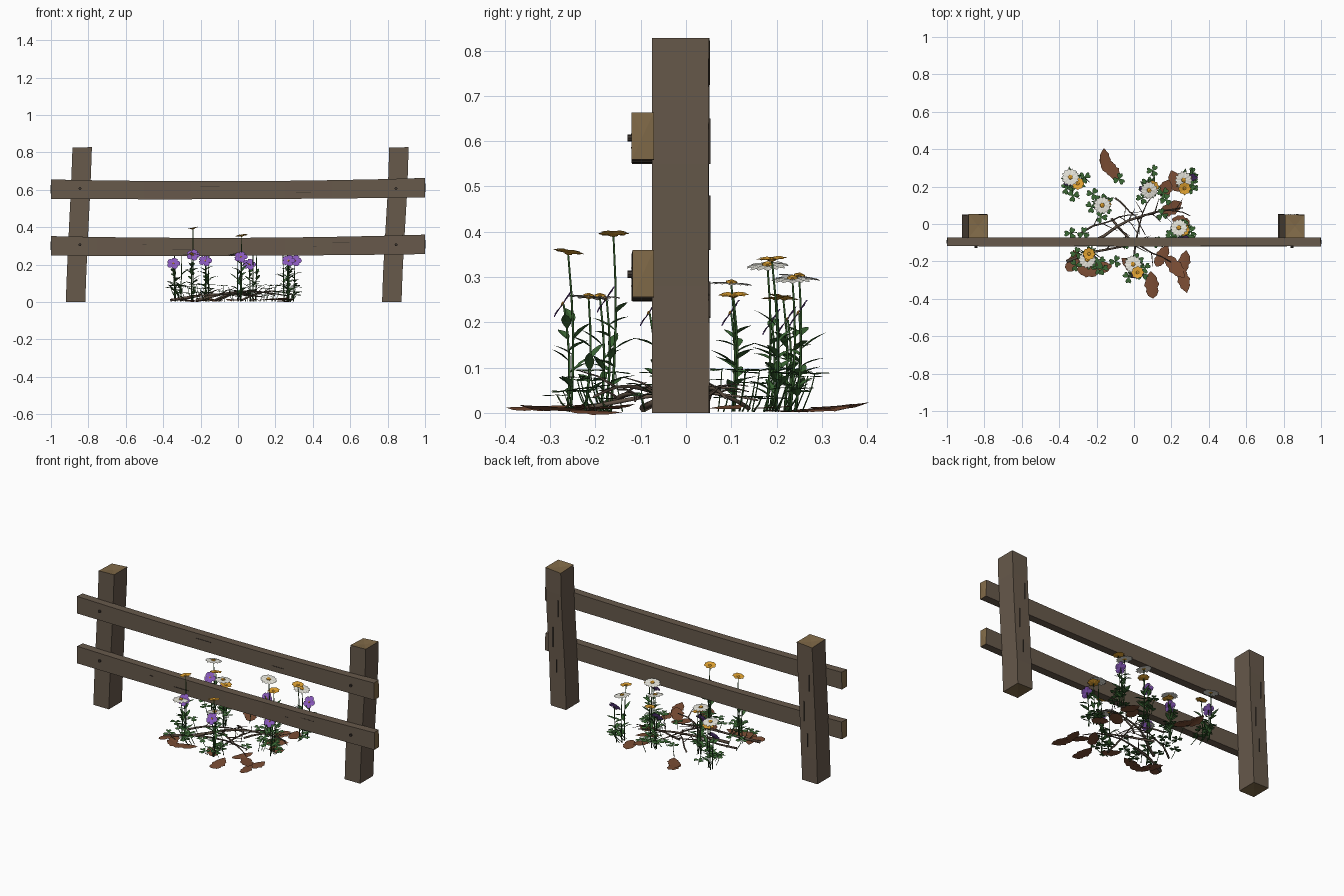
import bpy, bmesh, math, random
from mathutils import Matrix, Vector

if "Cube" in bpy.data.objects:
    bpy.data.objects.remove(bpy.data.objects["Cube"])

random.seed(7)
U = random.uniform


def mat(name, r, g, b):
    m = bpy.data.materials.new(name)
    m.diffuse_color = (r, g, b, 1)
    m.use_nodes = True
    m.node_tree.nodes["Principled BSDF"].inputs["Base Color"].default_value = m.diffuse_color
    return m


WOOD = mat("weathered wood", 0.135, 0.10, 0.07)
GRAIN = mat("end grain", 0.22, 0.145, 0.065)
DARK = mat("dark iron and cracks", 0.045, 0.035, 0.028)
STEM = mat("stem green", 0.035, 0.11, 0.025)
LEAF = mat("leaf green", 0.045, 0.14, 0.035)
WHITE = mat("petal white", 0.78, 0.77, 0.70)
GOLD = mat("petal gold", 0.75, 0.36, 0.03)
PURPLE = mat("petal purple", 0.25, 0.10, 0.50)
DEAD = mat("dead leaf brown", 0.20, 0.075, 0.035)
TWIG = mat("twig brown", 0.12, 0.085, 0.06)


def finish(bm, name, *mats, smooth=False):
    me = bpy.data.meshes.new(name)
    bm.to_mesh(me)
    bm.free()
    for m in mats:
        me.materials.append(m)
    ob = bpy.data.objects.new(name, me)
    bpy.context.collection.objects.link(ob)
    if smooth:
        for p in me.polygons:
            p.use_smooth = True
    return ob


def beam(name, rings, dent):
    """Skin four-cornered rings; fan the ends to a centre point in end grain."""
    bm = bmesh.new()
    loops = [[bm.verts.new(p) for p in r] for r in rings]
    for a, b in zip(loops, loops[1:]):
        for i in range(4):
            j = (i + 1) % 4
            bm.faces.new((a[i], a[j], b[j], b[i]))
    for lp, s in ((loops[0], -1), (loops[-1], 1)):
        c = sum((v.co for v in lp), Vector()) / 4 + Vector(dent) * s
        cv = bm.verts.new(c)
        for i in range(4):
            bm.faces.new((lp[i], lp[(i + 1) % 4], cv)).material_index = 1
    bmesh.ops.recalc_face_normals(bm, faces=bm.faces)
    return finish(bm, name, WOOD, GRAIN)


def box(bm, c, s):
    bmesh.ops.create_cube(bm, size=1, matrix=Matrix.Translation(c) @ Matrix.Diagonal((*s, 1)))


def tube(bm, pts, r0, r1, n=5):
    pts = [Vector(p) for p in pts]
    prev = None
    for k, p in enumerate(pts):
        d = (pts[min(k + 1, len(pts) - 1)] - pts[max(k - 1, 0)]).normalized()
        u = d.orthogonal().normalized() if abs(d.z) > 0.9 else d.cross(Vector((0, 0, 1))).normalized()
        w = d.cross(u)
        r = r0 + (r1 - r0) * k / (len(pts) - 1)
        ring = [bm.verts.new(p + (u * math.cos(a) + w * math.sin(a)) * r)
                for a in (math.tau * i / n for i in range(n))]
        if prev:
            for i in range(n):
                bm.faces.new((prev[i], prev[(i + 1) % n], ring[(i + 1) % n], ring[i]))
        else:
            bm.faces.new(ring[::-1])
        prev = ring
    bm.faces.new(prev)


def blade(bm, M, L, W, prof, fold=0.2, curl=0.0):
    """Folded leaf along +x. prof rows: midrib position, edge position, half width."""
    rows = []
    for tc, ts, w in prof:
        mid = (tc * L, 0, curl * L * tc * tc)
        e = (ts * L, w * W, curl * L * ts * ts + fold * w * W)
        rows.append([bm.verts.new(M @ Vector(q)) for q in (e, mid, (e[0], -e[1], e[2]))])
    for a, b in zip(rows, rows[1:]):
        bm.faces.new((a[0], a[1], b[1], b[0]))
        bm.faces.new((a[1], a[2], b[2], b[1]))


def pose(p, yaw, pitch, roll=0):
    return (Matrix.Translation(p) @ Matrix.Rotation(yaw, 4, 'Z')
            @ Matrix.Rotation(-pitch, 4, 'Y') @ Matrix.Rotation(roll, 4, 'X'))


PETAL = [(0, 0, .12), (.4, .4, .42), (.8, .8, .5), (1, .96, .2)]
LANCE = [(0, 0, .06), (.25, .25, .4), (.5, .5, .5), (.78, .78, .3), (1, 1, .02)]
HEART = [(0, 0, .04), (.4, .4, .36), (.7, .75, .5), (.82, 1, .36), (.84, 1.0, .14)]
RAGGED = [(0, 0, .03), (.12, .1, .3), (.25, .26, .42), (.36, .38, .38), (.5, .5, .52),
          (.62, .64, .4), (.76, .76, .38), (.88, .87, .22), (1, 1, .02)]

# Leaning posts
for side, xb, xt in (("left", -.868, -.832), ("right", .822, .862)):
    rings = []
    for z in (0, .15, .28, .55, .69, .82):
        x = xb + (xt - xb) * z / .82 + U(-.002, .002)
        h = .052
        top = .008 if z > .8 else 0
        rings.append([(x - h, -.075, z + (.005 if top else 0)), (x + h, -.075, z + top),
                      (x + h, .051 + U(-.002, .002), z + top),
                      (x - h, .051 + U(-.002, .002), z)])
    beam(side + "_post", rings, (0, 0, -.006))

# Sagging rails
for name, zc in (("upper_rail", .607), ("lower_rail", .304)):
    rings = []
    for k in range(9):
        x = -1 + k / 4
        z = zc - .009 * (1 - x * x) + .004 * x
        h = .052 - .004 * (1 - x * x)
        y0, y1 = -.119 + U(-.002, .002), -.071
        xs = .004 if k in (0, 8) else 0
        rings.append([(x, y0, z - h), (x, y1, z - h), (x - xs * x, y1, z + h), (x, y0, z + h)])
    beam(name, rings, (.003, 0, 0))

# Nail heads and wood cracks
bm = bmesh.new()
for x in (-.845, .845):
    for z in (.607, .306):
        bmesh.ops.create_cone(bm, cap_ends=True, segments=8, radius1=.008, radius2=.008, depth=.012,
                              matrix=Matrix.Translation((x, -.123, z)) @ Matrix.Rotation(math.pi / 2, 4, 'X'))
finish(bm, "nails", DARK)
bm = bmesh.new()
for x, z, l in ((-.5, .305, .02), (.41, .298, .02), (-.15, .615, .1), (.35, .585, .08), (.55, .32, .09), (-.3, .28, .1)):
    box(bm, (x, -.1195, z), (l, .003, .003))
for x in (-.845, .845):
    for dx, z, l in ((-.02, .6, .1), (.015, .42, .12), (-.01, .25, .08)):
        box(bm, (x + dx, .0515, z), (.004, .006, l))
finish(bm, "wood_cracks", DARK)

# Flowers: kind, x, y, z
FLOWERS = [
    ("daisy", -.34, .25, .30), ("daisy", .08, .18, .325), ("daisy", .265, .235, .295),
    ("daisy", -.17, .10, .285), ("daisy", .24, -.02, .28), ("daisy", -.25, -.19, .255),
    ("daisy", -.005, -.215, .255),
    ("gold", -.30, .215, .25), ("gold", .27, .19, .335), ("gold", .02, -.26, .35),
    ("gold", .265, -.03, .26), ("gold", -.24, -.16, .39), ("gold", .10, .20, .25),
    ("gold", -.155, .105, .255),
    ("violet", -.345, .225, .205), ("violet", -.24, -.175, .25), ("violet", -.175, .10, .22),
    ("violet", .015, -.27, .24), ("violet", .06, .19, .20), ("violet", .305, .25, .22),
    ("violet", .27, -.08, .22)]
HUBS = [(-.32, .225), (.085, .175), (.28, .22), (-.17, .11), (.26, -.04), (-.24, -.18), (.01, -.24)]
STYLE = {"daisy": (14, .047, .019, .1), "gold": (8, .034, .024, .3), "violet": (5, .036, .032, .15)}
B = {k: bmesh.new() for k in ("daisy", "gold", "violet", "stems", "leaves", "centres", "clover", "dead", "twigs")}

for kind, x, y, z in FLOWERS:
    hx, hy = min(HUBS, key=lambda h: (h[0] - x) ** 2 + (h[1] - y) ** 2)
    head = Vector((x, y, z))
    base = Vector((x * .7 + hx * .3, y * .7 + hy * .3, .003))
    at = lambda t: base.lerp(head, t) + Vector((0, .008 * math.sin(t * 3.14), 0))
    tube(B["stems"], [at(t / 4) for t in range(5)], .0032, .0022)
    n, L, W, up = STYLE[kind]
    tilt = (Matrix.Rotation(math.radians(55), 4, 'X') if kind == "violet"
            else Matrix.Rotation(U(-.2, .2), 4, 'X') @ Matrix.Rotation(U(-.2, .2), 4, 'Y'))
    T = Matrix.Translation(head) @ tilt
    for i in range(n):
        blade(B[kind], T @ pose((0, 0, .001 * (i % 2)), math.tau * i / n, up), L, W, PETAL, .15, -.15)
    r = {"daisy": .014, "gold": .010, "violet": .006}[kind]
    bmesh.ops.create_icosphere(B["centres"], subdivisions=1, radius=r,
                               matrix=T @ Matrix.Translation((0, 0, .003)) @ Matrix.Diagonal((1, 1, .5, 1)))
    # leaves climbing the stem
    yaw = U(0, 6.28)
    for i in range(7 if kind == "violet" else 5):
        t = .15 + .62 * i / 6
        blade(B["leaves"], pose(at(t), yaw + i * 2.6, U(.4, .8)), U(.045, .068), U(.016, .024),
              LANCE, .3, -.15)


# Clover: three heart leaflets on a thin stalk
def clover(x, y, z):
    tube(B["stems"], [(x * .9, y * .9, .003), (x * .97, y * .97, z * .6), (x, y, z)], .002, .0015, 4)
    a = U(0, 6.28)
    for i in range(3):
        blade(B["clover"], pose((x, y, z), a + i * math.tau / 3, U(-.05, .2)), .032, .032, HEART, .15, -.1)


for hx, hy in HUBS:
    for i in range(5):
        a = U(0, 6.28)
        d = U(.02, .075)
        clover(max(-.36, min(.31, hx + d * math.cos(a))), hy + d * math.sin(a), U(.03, .10))
for x, y in ((-.34, -.05), (-.27, -.05), (.10, .285), (.15, .05), (.2, -.07), (-.08, .24),
             (-.1, -.2), (-.17, -.24), (.13, -.1), (.17, .13), (-.04, -.1), (-.31, -.22)):
    clover(x, y, U(.04, .09))

# Fallen leaves: x, y, heading in degrees, length
for x, y, h, l in ((-.155, .34, 95, .13), (-.14, .31, 125, .14), (-.11, .28, -60, .11), (.095, -.325, 95, .145),
                   (.265, -.30, -75, .14), (.22, -.23, -50, .15), (.15, -.17, 60, .13), (.27, -.2, 80, .12),
                   (.2, .085, 30, .13), (.22, .23, 110, .12), (.17, .19, 70, .1), (-.18, -.235, 10, .13),
                   (-.29, -.2, 120, .14), (-.25, -.25, 170, .12), (-.33, -.21, 60, .1), (-.02, -.22, 140, .12),
                   (.25, .01, 160, .1)):
    a = math.radians(h)
    p = (x - math.cos(a) * l / 2, y - math.sin(a) * l / 2, U(.006, .014))
    blade(B["dead"], pose(p, a, U(-.03, .05), U(-.12, .12)), l, U(.06, .08), RAGGED, U(-.25, .1), U(-.03, .06))

# Twigs with side shoots
for (x0, y0), (x1, y1), bend, r in (((-.22, -.10), (.26, .09), .04, .009), ((-.36, -.20), (.14, -.11), .03, .008),
                                    ((-.12, .03), (.2, -.2), -.03, .007), ((-.3, -.06), (.02, .05), .02, .006),
                                    ((.0, -.22), (.1, .16), .03, .006), ((-.1, .14), (.06, -.06), .02, .005),
                                    ((.02, .03), (.3, .05), .03, .006)):
    d = Vector((x1 - x0, y1 - y0, 0))
    s = Vector((-d.y, d.x, 0)).normalized()
    zt = U(.03, .05)
    pts = []
    for k in range(8):
        t = k / 7
        pts.append(Vector((x0, y0, .01)) + d * t
                   + s * (bend * math.sin(t * 3.14) + U(-.006, .006)) + Vector((0, 0, zt * math.sin(t * 2.6))))
    tube(B["twigs"], pts, r, r * .35, 6)
    for k in (2, 3, 5):
        side = d.normalized() * U(.04, .08) + s * random.choice((-1, 1)) * U(.04, .08)
        e = pts[k] + side + Vector((0, 0, U(-.01, .04)))
        tube(B["twigs"], [pts[k], pts[k].lerp(e, .5) + Vector((0, 0, .006)), e], r * .45, .001)

for key, name, m in (("daisy", "daisy_petals", WHITE), ("gold", "gold_flower_petals", GOLD),
                     ("violet", "violet_petals", PURPLE), ("stems", "flower_stems", STEM),
                     ("leaves", "stem_leaves", LEAF), ("centres", "flower_centres", GOLD),
                     ("clover", "clover_leaves", LEAF), ("dead", "fallen_leaves", DEAD), ("twigs", "twigs", TWIG)):
    finish(B[key], name, m, smooth=key in ("stems", "twigs", "clover", "dead"))
